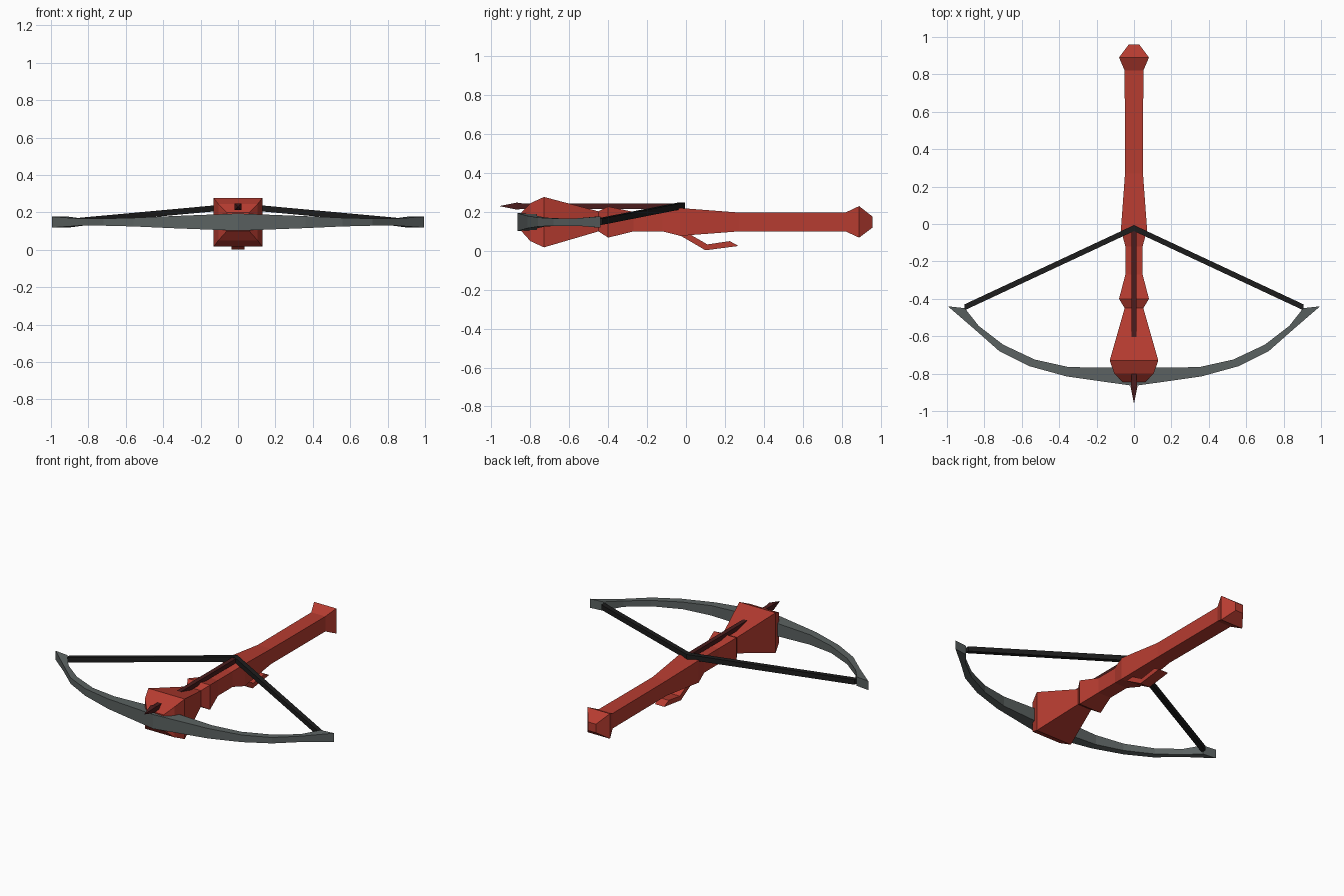
import bpy, bmesh
from mathutils import Vector

cube = bpy.data.objects.get("Cube")
if cube:
    bpy.data.objects.remove(cube, do_unlink=True)


def material(name, rgb):
    m = bpy.data.materials.new(name)
    m.use_nodes = True
    m.diffuse_color = (*rgb, 1)
    m.node_tree.nodes["Principled BSDF"].inputs["Base Color"].default_value = (*rgb, 1)
    return m


RED = material("red stock", (0.47, 0.045, 0.03))
GREY = material("grey metal", (0.105, 0.122, 0.12))
BLACK = material("black cord", (0.012, 0.012, 0.012))
MAROON = material("dark red bolt", (0.07, 0.012, 0.012))


def loft(name, rings, mat):
    """Skin equal-length rings of points and cap both ends."""
    bm = bmesh.new()
    loops = [[bm.verts.new(p) for p in ring] for ring in rings]
    n = len(loops[0])
    for a, b in zip(loops, loops[1:]):
        for i in range(n):
            j = (i + 1) % n
            bm.faces.new((a[i], a[j], b[j], b[i]))
    bm.faces.new(loops[0])
    bm.faces.new(loops[-1])
    bmesh.ops.recalc_face_normals(bm, faces=bm.faces)
    mesh = bpy.data.meshes.new(name)
    bm.to_mesh(mesh)
    bm.free()
    mesh.materials.append(mat)
    obj = bpy.data.objects.new(name, mesh)
    bpy.context.collection.objects.link(obj)
    return obj


def section(y, w, lo, hi):
    return [(-w, y, lo), (w, y, lo), (w, y, hi), (-w, y, hi)]


# Stock: y, half width, bottom, top
STOCK = [(-0.845, 0.06, 0.10, 0.20), (-0.80, 0.105, 0.05, 0.245),
         (-0.73, 0.13, 0.018, 0.277), (-0.45, 0.05, 0.10, 0.203),
         (-0.40, 0.08, 0.068, 0.228), (-0.27, 0.046, 0.10, 0.20),
         (-0.12, 0.046, 0.10, 0.20), (-0.03, 0.07, 0.077, 0.22),
         (0.27, 0.048, 0.10, 0.197), (0.82, 0.05, 0.10, 0.197),
         (0.89, 0.08, 0.068, 0.23), (0.96, 0.028, 0.12, 0.175)]
loft("stock", [section(*s) for s in STOCK], RED)

# Trigger lever: side profile extruded across x
TRIGGER = [(-0.04, 0.085), (0.10, 0.003), (0.27, 0.025),
           (0.225, 0.05), (0.11, 0.033), (0.02, 0.085)]
loft("trigger", [[(x, y, z) for y, z in TRIGGER] for x in (-0.034, 0.034)], RED)

# Bow limbs: inner x, inner y, outer x, outer y, half height
HALF = [(0.35, -0.765, 0.36, -0.815, 0.032), (0.53, -0.725, 0.56, -0.76, 0.023),
        (0.70, -0.645, 0.72, -0.68, 0.019), (0.83, -0.545, 0.85, -0.565, 0.019),
        (0.905, -0.45, 0.995, -0.44, 0.029)]
MID_Z = 0.148
bow = ([(-a, b, -c, d, h) for a, b, c, d, h in reversed(HALF)]
       + [(0, -0.77, 0, -0.866, 0.046)] + HALF)
loft("bow", [[(a, b, MID_Z - h), (c, d, MID_Z - h), (c, d, MID_Z + h), (a, b, MID_Z + h)]
             for a, b, c, d, h in bow], GREY)

# String: square cord meeting behind the bolt
R = 0.016
ends = [Vector((-0.905, -0.445, 0.15)), Vector((0, -0.022, 0.233)),
        Vector((0.905, -0.445, 0.15))]
loft("string", [[p + Vector((0, y, z)) for y, z in ((-R, -R), (R, -R), (R, R), (-R, R))]
                for p in ends], BLACK)

# Bolt: square shaft with a pointed head
BOLT = [(-0.02, 0.014), (-0.84, 0.014), (-0.87, 0.018), (-0.955, 0.001)]
loft("bolt", [section(y, r, 0.23 - r, 0.23 + r) for y, r in BOLT], MAROON)
